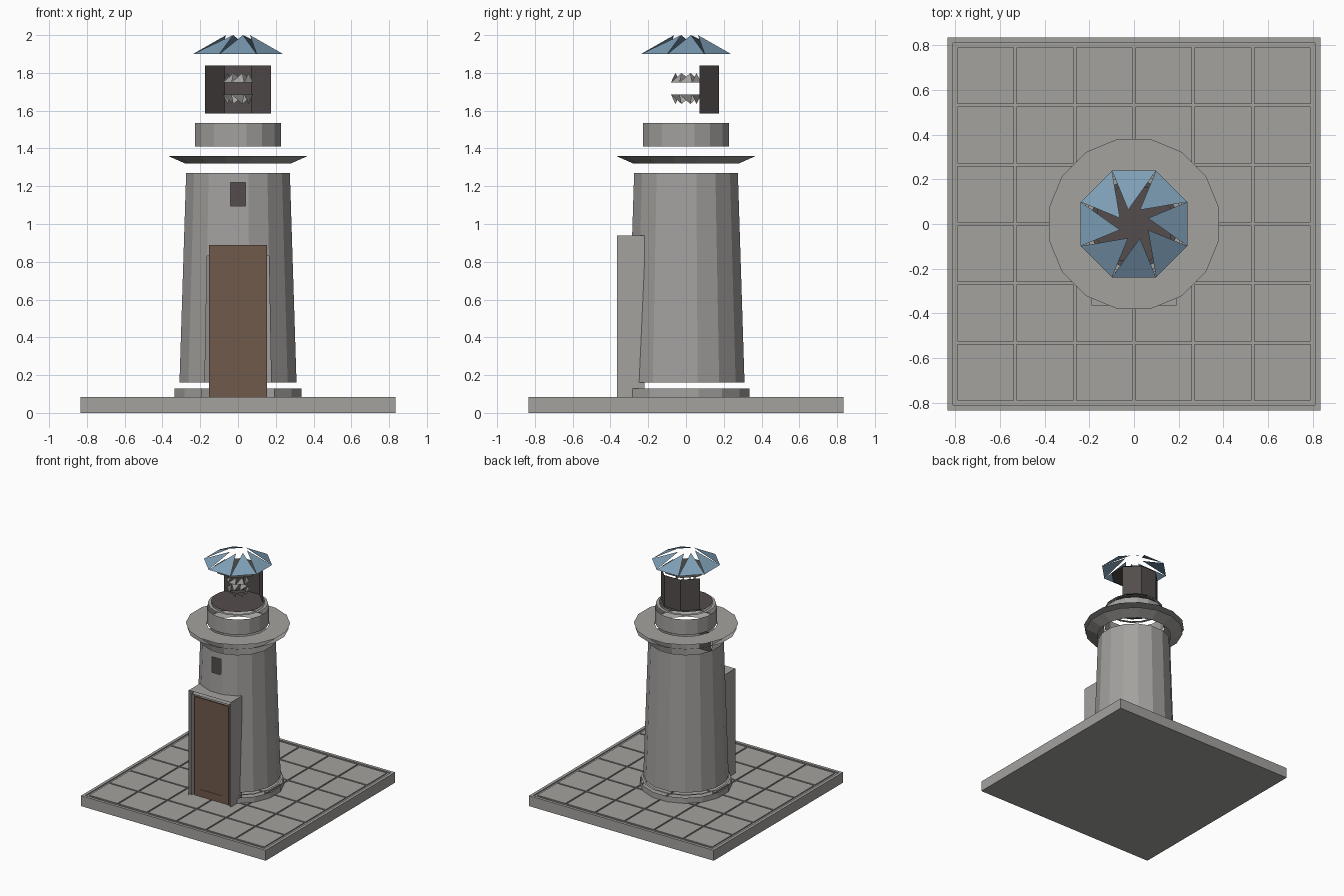
import bpy
import bmesh
from math import cos, sin, pi

old = bpy.data.objects.get("Cube")
if old:
    bpy.data.objects.remove(old, do_unlink=True)


def material(name, rgb):
    m = bpy.data.materials.new(name)
    m.use_nodes = True
    colour = (*rgb, 1)
    m.diffuse_color = colour
    m.node_tree.nodes["Principled BSDF"].inputs["Base Color"].default_value = colour
    return m


STONE = material("grey stone", (0.37, 0.36, 0.345))
DARK = material("dark metal", (0.088, 0.075, 0.072))
WOOD = material("brown wood", (0.16, 0.1, 0.07))
BLUE = material("blue roofing", (0.21, 0.345, 0.47))


def finish(bm, name, mat):
    bmesh.ops.remove_doubles(bm, verts=bm.verts, dist=0.0001)
    mesh = bpy.data.meshes.new(name)
    bm.to_mesh(mesh)
    bm.free()
    mesh.materials.append(mat)
    ob = bpy.data.objects.new(name, mesh)
    bpy.context.collection.objects.link(ob)
    return ob


def ring(bm, r, z, n):
    """Ring of points whose first side is centred on the front."""
    angles = [-pi / 2 + (i - 0.5) * 2 * pi / n for i in range(n)]
    return [bm.verts.new((r * cos(a), r * sin(a), z)) for a in angles]


def lathe(name, profile, n, mat, keep=lambda band, side: True, inward=False):
    """Turned shell; keep() decides which sides of each band exist."""
    bm = bmesh.new()
    rings = [ring(bm, r, z, n) for r, z in profile]
    for j, (low, high) in enumerate(zip(rings, rings[1:])):
        for i in range(n):
            if keep(j, i):
                k = (i + 1) % n
                face = bm.faces.new((low[i], low[k], high[k], high[i]))
                if inward:
                    face.normal_flip()
    return finish(bm, name, mat)


def blades(name, r0, z0, r1, z1, n, mat):
    """Ring of triangles leaning from an outer edge to offset tips."""
    bm = bmesh.new()
    outer, inner = ring(bm, r0, z0, n), ring(bm, r1, z1, n)
    for i in range(n):
        k = (i + 1) % n
        face = bm.faces.new((outer[i], outer[k], inner[k]))
        if z1 < z0:
            face.normal_flip()
    return finish(bm, name, mat)


def add_box(bm, lo, hi):
    made = bmesh.ops.create_cube(bm, size=1)["verts"]
    for v in made:
        v.co = [a + (c + 0.5) * (b - a) for a, b, c in zip(lo, hi, v.co)]


def box(name, lo, hi, mat):
    bm = bmesh.new()
    add_box(bm, lo, hi)
    return finish(bm, name, mat)


def arch(name, half, top, y0, y1):
    """Open square arch of thin walls standing on the slab."""
    bm = bmesh.new()
    path = [(-half, SLAB), (-half, top), (half, top), (half, SLAB)]
    for (xa, za), (xb, zb) in zip(path, path[1:]):
        bm.faces.new([bm.verts.new(p) for p in
                      ((xa, y0, za), (xb, y0, zb), (xb, y1, zb), (xa, y1, za))])
    return finish(bm, name, STONE)


# Paved slab: sunken bed inside a raised border, then a grid of tiles
SLAB, HALF, PITCH, SINK = 0.085, 0.835, 0.2655, 0.008
bm = bmesh.new()
add_box(bm, (-HALF, -HALF, 0), (HALF, HALF, SLAB))
bm.normal_update()
top = [f for f in bm.faces if f.normal.z > 0.9]
bmesh.ops.inset_region(bm, faces=top, thickness=0.034)
bed = bmesh.ops.extrude_discrete_faces(bm, faces=top)["faces"][0]
rim = list(bed.verts)
edge = [v.co.copy() for v in rim]
for v in rim:
    v.co.z -= SINK
for i in range(4):
    j = (i + 1) % 4
    bm.faces.new((rim[i], rim[j], bm.verts.new(edge[j]), bm.verts.new(edge[i])))
finish(bm, "slab", STONE)

bm = bmesh.new()
for ix in range(6):
    for iy in range(6):
        x, y = (ix - 2.5) * PITCH, (iy - 2.5) * PITCH
        h = PITCH / 2 - 0.006
        add_box(bm, (x - h, y - h, SLAB - SINK - 0.004), (x + h, y + h, SLAB))
finish(bm, "paving_tiles", STONE)

# Plinth and tapered tower, both open behind the doorway
FRONT = (0, 1, 15)
lathe("plinth", [(0.342, SLAB), (0.342, 0.13)], 16, STONE,
      lambda band, side: side not in FRONT)
lathe("plinth_lip", [(0.334, 0.145), (0.315, 0.145)], 16, STONE,
      lambda band, side: side not in FRONT)


def tower_radius(z):
    return 0.316 - 0.036 * (z - 0.16) / 1.11


def tower_side(band, side):
    if band == 0:
        return side not in FRONT
    return band == 1 or side != 0


SILL, TOP = 1.05, 1.27
lathe("tower", [(tower_radius(z), z) for z in (0.16, 0.83, SILL, TOP)], 16,
      STONE, tower_side)

# Window opening in the front side, with a dark pane set back
bm = bmesh.new()


def front_point(x, z):
    return bm.verts.new((x, -tower_radius(z) * cos(pi / 16), z))


corners = [(-1, 0), (1, 0), (1, 1), (-1, 1)]
outer, inner = [], []
for sx, up in corners:
    z = TOP if up else SILL
    outer.append(front_point(sx * tower_radius(z) * sin(pi / 16), z))
    inner.append(front_point(sx * 0.04, 1.22 if up else 1.095))
for i in range(4):
    j = (i + 1) % 4
    bm.faces.new((outer[i], outer[j], inner[j], inner[i]))
finish(bm, "window_surround", STONE)
box("window_pane", (-0.053, -0.255, 1.08), (0.053, -0.25, 1.235), DARK)

# Doorway: open porch, thin inner frame, door and kick plate
arch("porch", 0.19, 0.94, -0.365, -0.22)
arch("door_frame", 0.17, 0.915, -0.36, -0.31)
box("door", (-0.153, -0.342, SLAB), (0.153, -0.33, 0.89), WOOD)
box("kick_plate", (-0.105, -0.345, 0.09), (0.105, -0.341, 0.145), WOOD)

# Gallery: flared underside and flat walkway
lathe("gallery_underside", [(0.285, 1.32), (0.376, 1.36)], 16, STONE)
lathe("gallery_walkway", [(0.387, 1.4), (0.235, 1.4)], 16, STONE)

# Lantern base: drum, rim and floor
lathe("drum", [(0.231, 1.41), (0.231, 1.535)], 16, STONE)
lathe("drum_rim", [(0.224, 1.565), (0.198, 1.565)], 16, STONE)
lathe("lantern_floor", [(0.2, 1.583), (0, 1.583)], 16, DARK)

# Lantern: three rear panels and a ceiling
lathe("lantern_panels", [(0.19, 1.585), (0.19, 1.84)], 8, DARK,
      lambda band, side: side in (3, 4, 5), inward=True)
lathe("lantern_ceiling", [(0.18, 1.85), (0, 1.85)], 8, DARK)

# Lamp: two toothed crowns
blades("lamp_upper", 0.086, 1.75, 0.06, 1.8, 8, STONE)
blades("lamp_lower", 0.086, 1.685, 0.06, 1.635, 8, STONE)

# Roof of eight separate blades
blades("roof", 0.258, 1.9, 0.068, 2.0, 8, BLUE)
